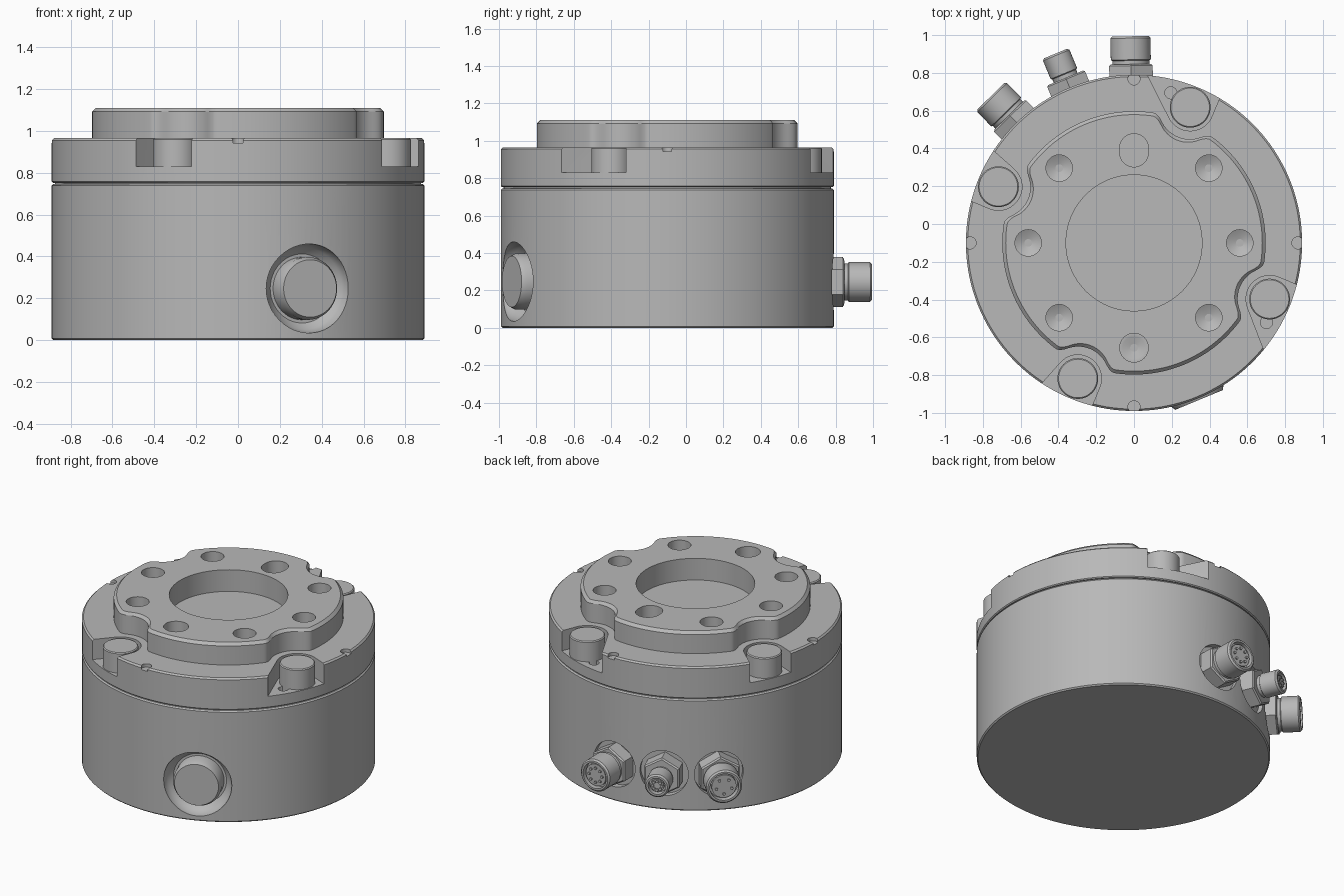
import bpy, bmesh
from math import cos, sin, pi, radians, sqrt
from mathutils import Matrix, Vector

cube = bpy.data.objects.get("Cube")
if cube:
    bpy.data.objects.remove(cube, do_unlink=True)

grey = bpy.data.materials.new("machined_grey")
grey.use_nodes = True
colour = (0.48, 0.48, 0.48, 1)
grey.diffuse_color = colour
grey.node_tree.nodes["Principled BSDF"].inputs["Base Color"].default_value = colour

AXIS_Y = -0.1                      # main cylinder axis
BASE = Matrix.Translation((0, AXIS_Y, 0))
RIM, DECK, TOP = 0.89, 0.965, 1.11
PIN_ORBIT, PIN_R = 0.777, 0.108


def polar(r, deg, z=0):
    return Vector((r * cos(radians(deg)), r * sin(radians(deg)), z))


def upright(r, deg):
    """Vertical frame standing at a polar position around the main axis."""
    return BASE @ Matrix.Translation(polar(r, deg))


def outward(deg, z):
    """Frame whose z axis points radially out of the body wall."""
    return (BASE @ Matrix.Translation((0, 0, z)) @ Matrix.Rotation(radians(deg), 4, 'Z')
            @ Matrix.Rotation(pi / 2, 4, 'Y'))


def finish(name, bm, frame):
    bmesh.ops.remove_doubles(bm, verts=bm.verts, dist=1e-5)
    bmesh.ops.recalc_face_normals(bm, faces=bm.faces)
    mesh = bpy.data.meshes.new(name)
    bm.to_mesh(mesh)
    bm.free()
    mesh.materials.append(grey)
    mesh.transform(frame)
    obj = bpy.data.objects.new(name, mesh)
    bpy.context.collection.objects.link(obj)
    return obj


def loft(name, rings, frame):
    """Skin a stack of equal-length closed outlines and cap both ends."""
    bm = bmesh.new()
    loops = [[bm.verts.new(p) for p in ring] for ring in rings]
    n = len(loops[0])
    for a, b in zip(loops, loops[1:]):
        for i in range(n):
            j = (i + 1) % n
            bm.faces.new((a[i], a[j], b[j], b[i]))
    bm.faces.new(loops[0][::-1])
    bm.faces.new(loops[-1])
    return finish(name, bm, frame)


def lathe(name, profile, frame=BASE, sides=48):
    return loft(name, [[polar(max(r, 0.0005), 360 * i / sides, z) for i in range(sides)]
                       for r, z in profile], frame)


def hull(name, points, z0, z1):
    bm = bmesh.new()
    for p in points:
        for z in (z0, z1):
            bm.verts.new((p.x, p.y, z))
    bmesh.ops.convex_hull(bm, input=bm.verts)
    bmesh.ops.delete(bm, geom=[v for v in bm.verts if not v.link_faces], context='VERTS')
    return finish(name, bm, BASE)


def carve(obj, cutters):
    for c in cutters:
        mod = obj.modifiers.new("cut", 'BOOLEAN')
        mod.operation, mod.solver, mod.object = 'DIFFERENCE', 'EXACT', c
        c.hide_render = True
    graph = bpy.context.evaluated_depsgraph_get()
    obj.data = bpy.data.meshes.new_from_object(obj.evaluated_get(graph))
    obj.modifiers.clear()
    for c in cutters:
        bpy.data.objects.remove(c, do_unlink=True)


# Main housing, with a plug recess in front and connector seats behind
CONNECTORS = [("large", 91, 0.106, 8), ("small", 112.5, 0.076, 8), ("wide", 134.3, 0.11, 5)]
PLUG_ANGLE, PLUG_Z, CONN_Z = -67.5, 0.247, 0.245
body = lathe("body_housing", [(RIM - .008, 0), (RIM, .008), (RIM, .738), (RIM - .008, .746)], sides=160)
cuts = [lathe("plug_recess", [(.165, .8), (.195, .825), (.212, .86), (.215, 1)],
              outward(PLUG_ANGLE, PLUG_Z))]
for name, angle, r, pins in CONNECTORS:
    cuts.append(lathe("seat", [(.15, .85), (.15, 1)], outward(angle, CONN_Z)))
carve(body, cuts)
lathe("seam_core", [(RIM - .015, .72), (RIM - .015, .78)], sides=160)
lathe("front_plug", [(.15, .78), (.15, .875), (.137, .9)], outward(PLUG_ANGLE, PLUG_Z))

# Upper ring with pin pockets, rim notches and small vent holes
ring = lathe("upper_ring", [(RIM - .006, .752), (RIM, .758), (RIM, DECK - .01), (RIM - .01, DECK)], sides=160)
cuts = []
for angle, flare in ((67.5, 19), (157.5, -11), (-112.5, -11), (-22.5, -18)):
    outline = [polar(.92, angle + flare)]
    for orbit in (PIN_ORBIT, .95):
        outline += [polar(orbit, angle) + polar(.125, a) for a in range(0, 360, 10)]
    cuts.append(hull("pocket", outline, .83, 1.05))
for angle in range(0, 360, 90):
    cuts.append(lathe("rim_notch", [(.032, DECK - .022), (.032, 1)], upright(.868, angle), 24))
for angle in (76.2, -31):
    cuts.append(lathe("vent", [(.032, .79), (.032, .9)], upright(.818, angle), 24))
carve(ring, cuts)
for k in range(4):
    lathe("locating_pin", [(PIN_R, .8), (PIN_R, DECK - .006), (PIN_R - .006, DECK)],
          upright(PIN_ORBIT, 67.5 + 90 * k))

# Tool flange: a disc with four rounded bites around the pins
FLANGE, BITE, STEPS = 0.697, 0.17, 360


def flange_radius(deg):
    d = radians((deg - 67.5 + 45) % 90 - 45)
    reach = BITE ** 2 - (PIN_ORBIT * sin(d)) ** 2
    return min(FLANGE, PIN_ORBIT * cos(d) - sqrt(reach)) if reach > 0 else FLANGE


def flange_ring(inset, z):
    return [polar(sum(flange_radius(i + k / 2) for k in range(-4, 5)) / 9 - inset, i, z)
            for i in range(STEPS)]


flange = loft("tool_flange", [flange_ring(0, .92), flange_ring(0, TOP - .018), flange_ring(.018, TOP)], BASE)
cuts = [lathe("bore", [(.36, DECK), (.36, 1.2)], sides=96)]
for angle in (0, 45, 135, 180, 225, 315):
    cuts.append(lathe("bolt_hole", [(0, .955), (.07, .99), (.07, 1.2)], upright(.56, angle), 32))
cuts.append(lathe("dowel_hole", [(.0, .955), (.06, .985), (.076, .985), (.076, 1.2)], upright(.555, 270), 32))
slot = [polar(.49 + s, 90) + polar(.076, a) for s in (-.012, .012) for a in range(0, 360, 12)]
cuts.append(hull("dowel_slot", slot, .98, 1.2))
carve(flange, cuts)

# Rear connectors: hex nut, hollow sleeve, insert and contacts
for name, angle, r, pins in CONNECTORS:
    frame = outward(angle, CONN_Z)
    tip = 1.094 if angle < 100 else 1.085
    nut = r + .027 if r > .1 else .125
    lathe(name + "_nut", [(nut, .84), (nut, .938), (nut - .01, .946)], frame, 6)
    lathe(name + "_sleeve", [(r - .008, .93), (r - .008, .965), (r, .97), (r, tip - .01), (r - .01, tip),
                             (r - .022, tip), (r - .022, tip - .04), (0, tip - .04)], frame)
    lathe(name + "_insert", [(r - .034, tip - .05), (r - .034, tip - .012)], frame, 32)
    for k in range(pins):
        spot = polar((r - .03) * .62, 360 * k / pins)
        lathe(name + "_contact", [(.009, tip - .02), (.009, tip - .003)],
              frame @ Matrix.Translation(spot), 10)

# Smooth curved walls, crisp edges
bpy.ops.object.select_all(action='DESELECT')
for obj in bpy.context.scene.objects:
    if obj.type == 'MESH':
        obj.select_set(True)
        bpy.context.view_layer.objects.active = obj
bpy.ops.object.shade_smooth_by_angle(angle=radians(30))
